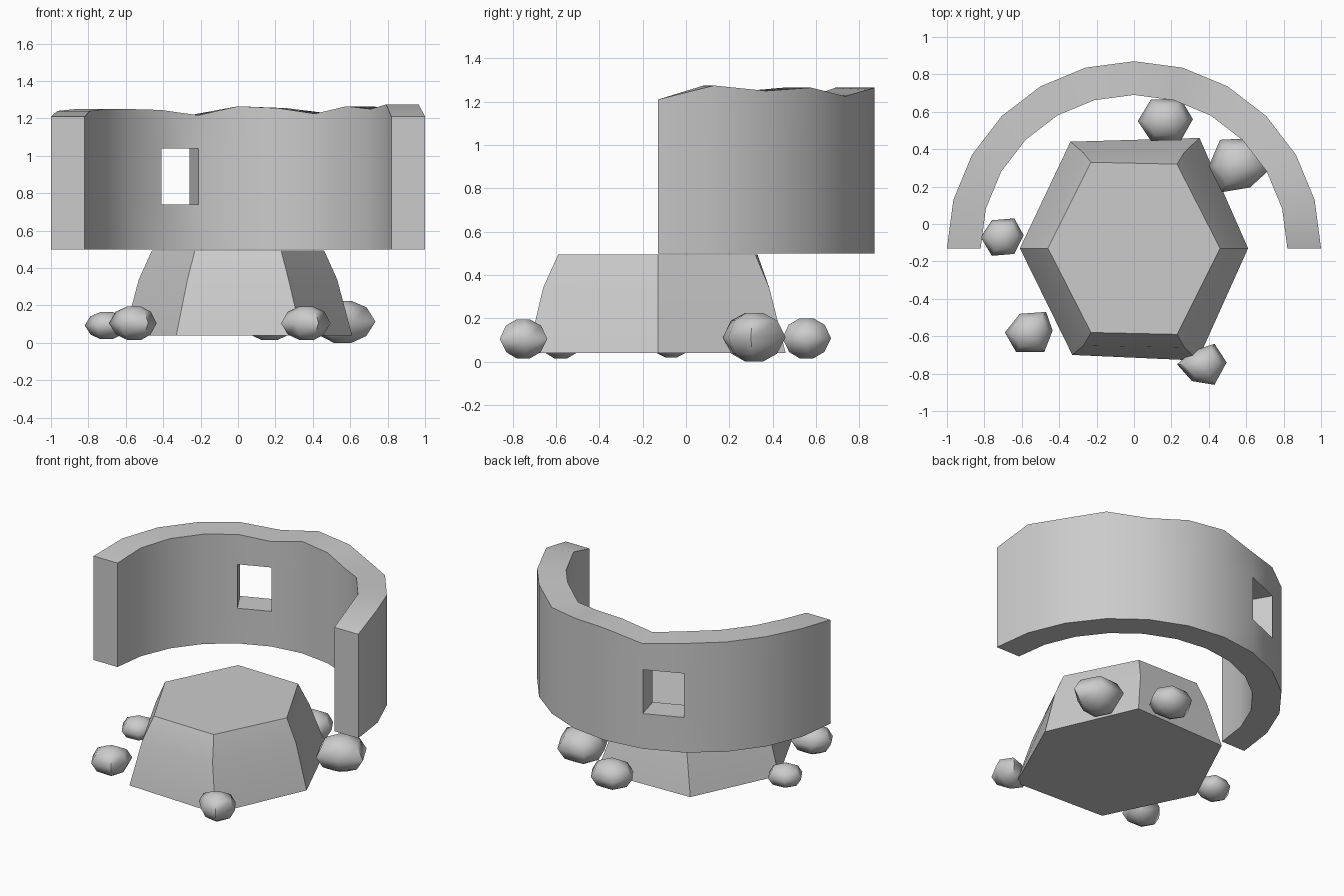
import bpy
from math import sin, cos, pi, radians

if "Cube" in bpy.data.objects:
    bpy.data.objects.remove(bpy.data.objects["Cube"])


def make(name, verts, faces, angle):
    me = bpy.data.meshes.new(name)
    me.from_pydata(verts, [], faces)
    me.update()
    ob = bpy.data.objects.new(name, me)
    bpy.context.collection.objects.link(ob)
    bpy.ops.object.select_all(action='DESELECT')
    ob.select_set(True)
    bpy.context.view_layer.objects.active = ob
    bpy.ops.object.mode_set(mode='EDIT')
    bpy.ops.mesh.select_all(action='SELECT')
    bpy.ops.mesh.normals_make_consistent(inside=False)
    bpy.ops.object.mode_set(mode='OBJECT')
    bpy.ops.object.shade_smooth_by_angle(angle=radians(angle))
    return ob


def loft(name, rings, angle):
    # closed stack of equal-sized rings with flat caps
    n = len(rings[0])
    verts = [p for r in rings for p in r]
    faces = [(k * n + i, k * n + (i + 1) % n, (k + 1) * n + (i + 1) % n, (k + 1) * n + i)
             for k in range(len(rings) - 1) for i in range(n)]
    faces += [tuple(range(n))[::-1], tuple(range(len(verts) - n, len(verts)))]
    return make(name, verts, faces, angle)


# Curved ruined wall: half ring with uneven top and one window opening
CY, R_OUT, R_IN = -0.13, 1.0, 0.82
tops = [1.21, 1.275, 1.25, 1.265, 1.225, 1.255, 1.265, 1.217, 1.245, 1.25, 1.25, 1.24, 1.21]
verts = []
for i, top in enumerate(tops):
    a = pi * i / 12
    for r in (R_OUT, R_IN):
        verts += [(r * cos(a), CY + r * sin(a), z) for z in (0.5, 0.74, 1.04, top)]
faces = []
WINDOW = 7
for i in range(12):
    a, b = i * 8, i * 8 + 8
    for k in range(3):
        if i == WINDOW and k == 1:
            continue
        for s in (0, 4):
            faces.append((a + s + k, b + s + k, b + s + k + 1, a + s + k + 1))
    for k in (0, 3):
        faces.append((a + k, b + k, b + k + 4, a + k + 4))
    if i == WINDOW:
        for k in (1, 2):
            faces.append((a + k, b + k, b + k + 4, a + k + 4))
        for c in (a, b):
            faces.append((c + 1, c + 2, c + 6, c + 5))
for c in (0, 96):
    for k in range(3):
        faces.append((c + k, c + k + 1, c + k + 5, c + k + 4))
make("curved_wall", verts, faces, 40)

# Hexagonal stone base, tapering upward
base = [
    (0.04, [(0.61, -0.13), (0.35, 0.46), (-0.34, 0.44), (-0.61, -0.13), (-0.33, -0.70), (0.34, -0.73)]),
    (0.34, [(0.53, -0.13), (0.27, 0.385), (-0.27, 0.38), (-0.53, -0.13), (-0.27, -0.65), (0.27, -0.66)]),
    (0.495, [(0.46, -0.13), (0.23, 0.32), (-0.23, 0.33), (-0.46, -0.13), (-0.23, -0.58), (0.23, -0.59)]),
]
loft("hexagonal_base", [[(x, y, z) for x, y in pts] for z, pts in base], 40)


# Rocks: six-sided pebbles given by their plan outline
def rock(name, pts, z0, z1):
    cx = sum(p[0] for p in pts) / 6
    cy = sum(p[1] for p in pts) / 6
    rings = []
    for h, s in ((0, 0.28), (0.16, 0.72), (0.5, 1.0), (0.84, 0.74), (1, 0.28)):
        z = z0 + h * (z1 - z0)
        rings.append([(cx + (x - cx) * s, cy + (y - cy) * s, z) for x, y in pts])
    loft(name, rings, 60)


rock("rock_left", [(-0.59, -0.06), (-0.64, 0.03), (-0.76, 0.02), (-0.82, -0.07), (-0.76, -0.17), (-0.64, -0.16)], 0.02, 0.165)
rock("rock_front_left", [(-0.435, -0.57), (-0.47, -0.47), (-0.61, -0.48), (-0.69, -0.58), (-0.63, -0.685), (-0.48, -0.685)], 0.015, 0.195)
rock("rock_front_right", [(0.495, -0.74), (0.43, -0.64), (0.31, -0.68), (0.23, -0.75), (0.31, -0.84), (0.43, -0.86)], 0.015, 0.195)
rock("rock_back_right", [(0.735, 0.30), (0.65, 0.46), (0.46, 0.45), (0.40, 0.31), (0.47, 0.17), (0.62, 0.195)], 0.0, 0.225)
rock("rock_back", [(0.315, 0.56), (0.25, 0.67), (0.09, 0.665), (0.02, 0.55), (0.09, 0.445), (0.25, 0.445)], 0.015, 0.20)
